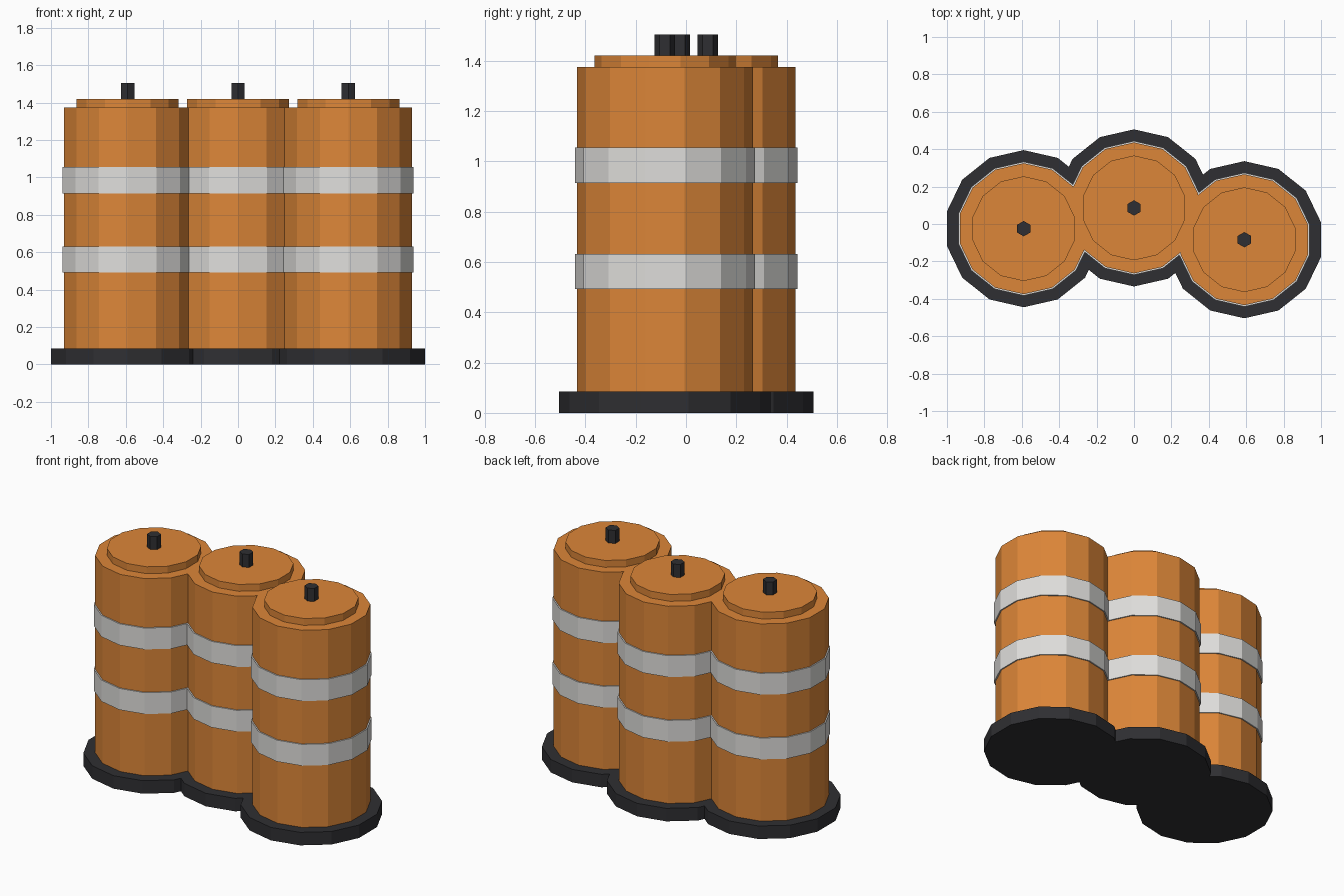
import bpy
from math import pi

if "Cube" in bpy.data.objects:
    bpy.data.objects.remove(bpy.data.objects["Cube"])


def material(name, rgb):
    m = bpy.data.materials.new(name)
    m.diffuse_color = (*rgb, 1)
    m.use_nodes = True
    m.node_tree.nodes["Principled BSDF"].inputs["Base Color"].default_value = m.diffuse_color
    return m


ORANGE = material("orange_plastic", (0.72, 0.24, 0.04))
SILVER = material("reflective_tape", (0.74, 0.73, 0.71))
BLACK = material("dark_rubber", (0.028, 0.028, 0.032))


def prism(name, x, y, radius, z0, z1, mat, sides=14):
    """Flat-faced upright prism with a corner pointing along +y."""
    bpy.ops.mesh.primitive_cylinder_add(vertices=sides, radius=radius, depth=z1 - z0,
                                        location=(x, y, (z0 + z1) / 2))
    ob = bpy.context.object
    ob.name = name
    ob.data.materials.append(mat)
    return ob


def barrel(label, x, y):
    # rubber foot, drum body and raised lid
    prism(label + "_base", x, y, 0.42, 0, 0.085, BLACK)
    prism(label + "_body", x, y, 0.35, 0.085, 1.375, ORANGE)
    prism(label + "_lid", x, y, 0.28, 1.375, 1.42, ORANGE)
    # two reflective bands
    prism(label + "_lower_band", x, y, 0.358, 0.492, 0.632, SILVER)
    prism(label + "_upper_band", x, y, 0.358, 0.915, 1.055, SILVER)
    # hexagonal knob
    prism(label + "_knob", x, y, 0.041, 1.42, 1.505, BLACK, sides=6)


# staggered row of three barrels
for label, x, y in (("left_barrel", -0.59, -0.025),
                    ("middle_barrel", 0, 0.086),
                    ("right_barrel", 0.59, -0.084)):
    barrel(label, x, y)
